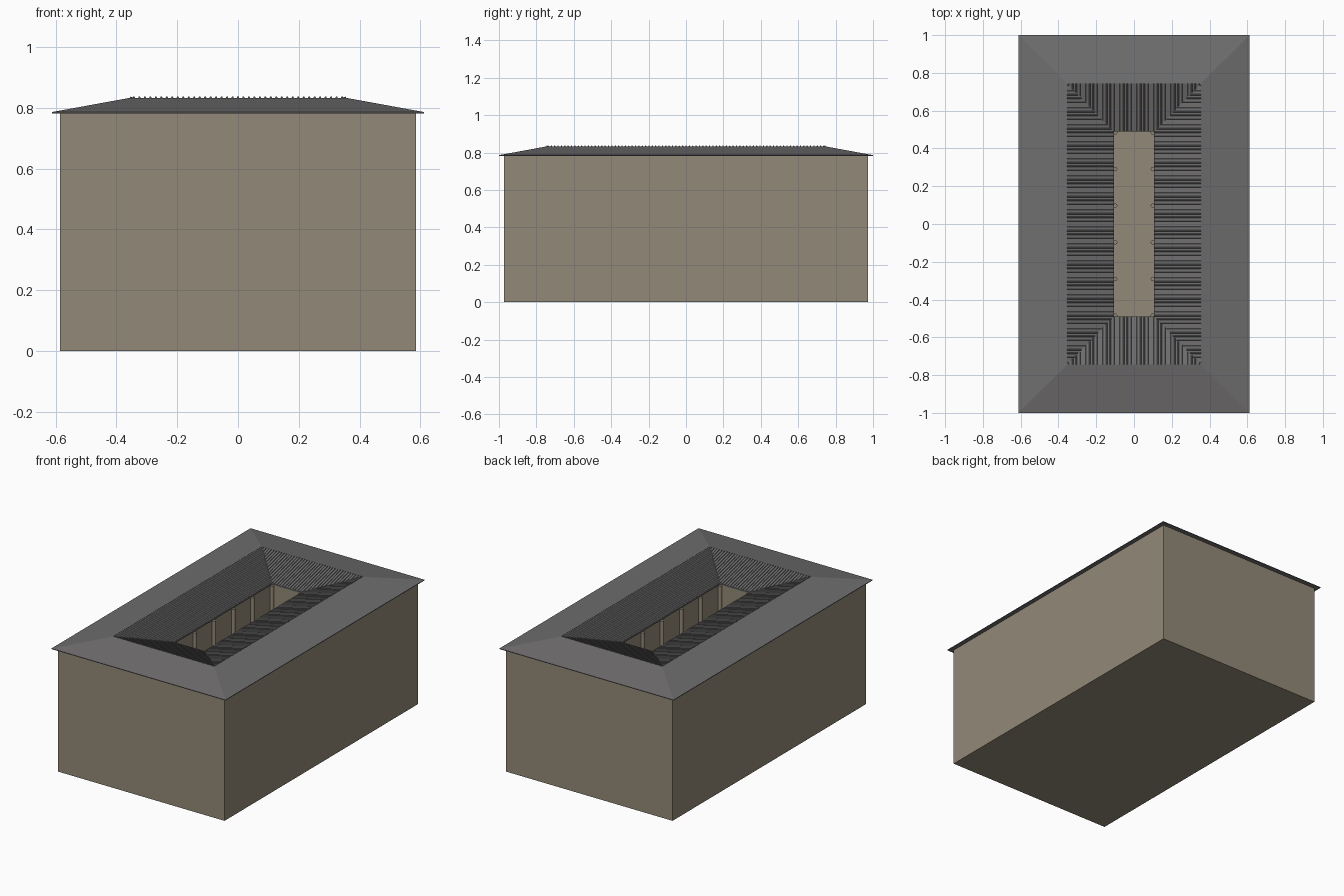
import bpy, bmesh, math
from mathutils import Vector

if "Cube" in bpy.data.objects:
    bpy.data.objects.remove(bpy.data.objects["Cube"])

def material(name, rgb):
    m = bpy.data.materials.new(name)
    m.diffuse_color = (*rgb, 1)
    m.use_nodes = True
    m.node_tree.nodes["Principled BSDF"].inputs["Base Color"].default_value = m.diffuse_color
    return m

TAN = material("plaster tan", (0.29, 0.25, 0.185))
GREY = material("tile grey", (0.16, 0.155, 0.157))

def finish(bm, name, mat):
    bmesh.ops.recalc_face_normals(bm, faces=bm.faces)
    me = bpy.data.meshes.new(name)
    bm.to_mesh(me)
    bm.free()
    me.materials.append(mat)
    ob = bpy.data.objects.new(name, me)
    bpy.context.collection.objects.link(ob)
    return ob

def loft(name, rings, mat, closed):
    """Join rectangles given as (half x, half y, z); cap both ends unless closed."""
    bm = bmesh.new()
    loops = [[bm.verts.new((sx * a, sy * b, z)) for sx, sy in
              ((-1, -1), (1, -1), (1, 1), (-1, 1))] for a, b, z in rings]
    pairs = list(zip(loops, loops[1:]))
    if closed:
        pairs.append((loops[-1], loops[0]))
    else:
        bm.faces.new(loops[0])
        bm.faces.new(loops[-1])
    for p, q in pairs:
        for i in range(4):
            j = (i + 1) % 4
            bm.faces.new((p[i], p[j], q[j], q[i]))
    return finish(bm, name, mat)

# Key plan sizes: ridge and courtyard eave
RX, RY, RZ = 0.355, 0.745, 0.833
CX, CY, CZ = 0.105, 0.49, 0.765

# Walls around the courtyard, with its floor
loft("courtyard_walls", [(0.586, 0.972, 0), (0.586, 0.972, 0.786),
                         (0.11, 0.495, 0.76), (0.11, 0.495, 0.006)], TAN, False)

# Roof ring sloping outward and inward
loft("ring_roof", [(0.612, 1.0, 0.786), (RX, RY, RZ), (CX, CY, CZ),
                   (CX, CY, 0.757), (0.612, 1.0, 0.782)], GREY, True)

# Tile ribs running down the inner slopes, ending in the valleys
def rib(bm, a, b, side, w=0.0045, h=0.004):
    rows = []
    for p in (a, b):
        rows.append([bm.verts.new(p + side * s * w + Vector((0, 0, t * h)))
                     for s, t in ((-1, -0.5), (-0.5, 1), (0.5, 1), (1, -0.5))])
    for i in range(3):
        bm.faces.new((rows[0][i], rows[0][i + 1], rows[1][i + 1], rows[1][i]))
    bm.faces.new(rows[0])
    bm.faces.new(rows[1])

def slope_ribs(name, along_x):
    bm = bmesh.new()
    if along_x:
        outer, inner, half, flat = RX, CX, RY, CY
    else:
        outer, inner, half, flat = RY, CY, RX, CX
    n = int(half / 0.018)
    for k in range(-n, n + 1):
        c = k * 0.018
        t = max(0, (abs(c) - flat) / (half - flat))
        end, z = inner + t * (outer - inner), CZ + t * (RZ - CZ)
        for s in (-1, 1):
            if along_x:
                rib(bm, Vector((s * outer, c, RZ)), Vector((s * end, c, z)), Vector((0, 1, 0)))
            else:
                rib(bm, Vector((c, s * outer, RZ)), Vector((c, s * end, z)), Vector((1, 0, 0)))
    finish(bm, name, GREY)

slope_ribs("side_slope_tiles", True)
slope_ribs("end_slope_tiles", False)

# Columns along both long sides of the courtyard
for s, side in ((-1, "left"), (1, "right")):
    for i in range(6):
        bpy.ops.mesh.primitive_cylinder_add(vertices=16, radius=0.012, depth=0.75,
                                            location=(s * 0.1, -0.485 + i * 0.194, 0.381))
        col = bpy.context.object
        col.name = f"{side}_column_{i + 1}"
        col.data.materials.append(TAN)
        bpy.ops.object.shade_smooth_by_angle(angle=math.radians(40))
